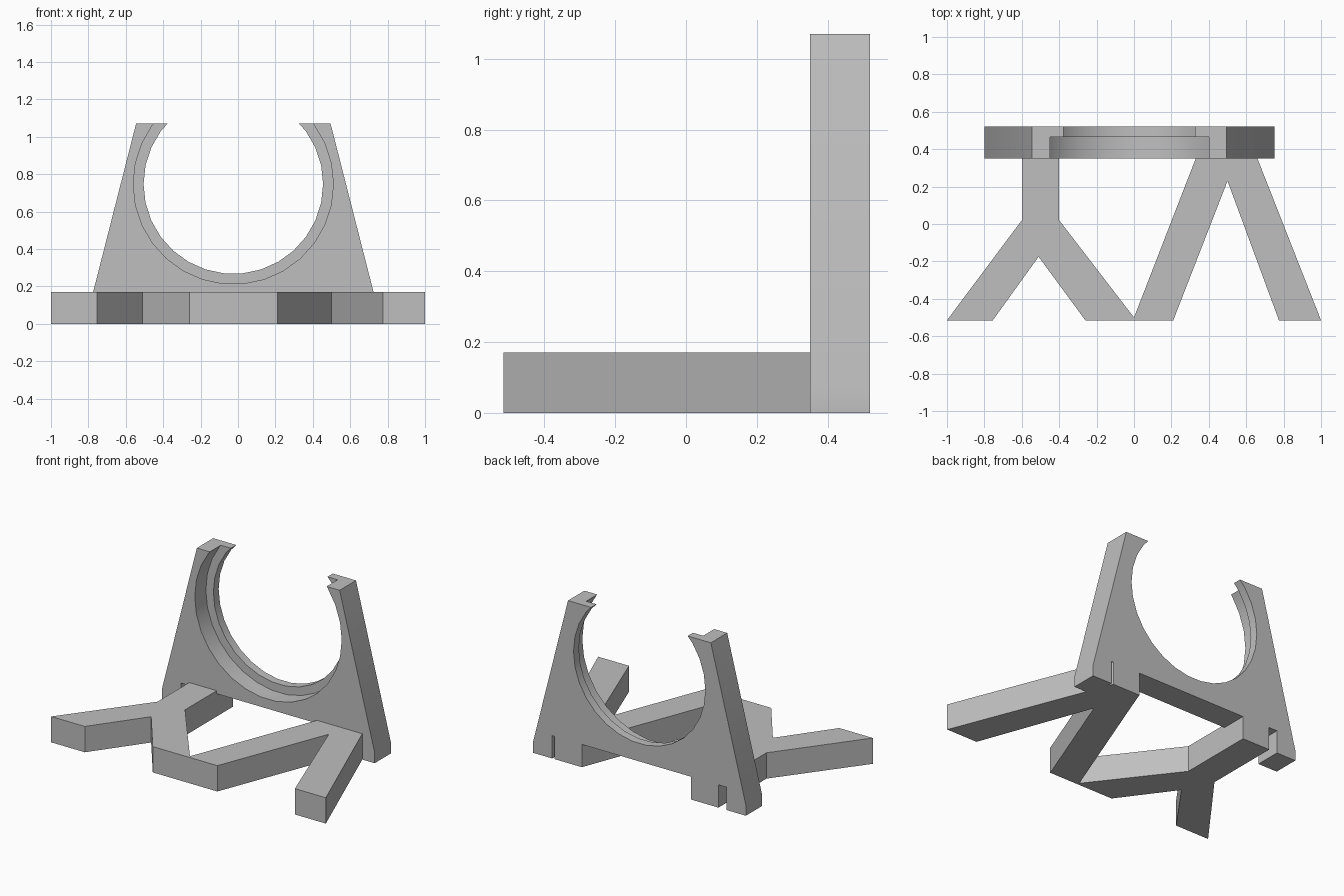
import bpy
import bmesh
import math
from mathutils import Vector

cube = bpy.data.objects.get("Cube")
if cube:
    bpy.data.objects.remove(cube, do_unlink=True)

# Single flat grey
GREY = (0.52, 0.52, 0.52, 1.0)
grey = bpy.data.materials.new("plain grey")
grey.use_nodes = True
grey.diffuse_color = GREY
grey.node_tree.nodes["Principled BSDF"].inputs["Base Color"].default_value = GREY


def extrude_profile(name, points, offset):
    """Close a planar loop of 3D points and extrude it by offset."""
    bm = bmesh.new()
    face = bm.faces.new([bm.verts.new(p) for p in points])
    result = bmesh.ops.extrude_face_region(bm, geom=[face], use_keep_orig=True)
    moved = [g for g in result["geom"] if isinstance(g, bmesh.types.BMVert)]
    bmesh.ops.translate(bm, verts=moved, vec=Vector(offset))
    bmesh.ops.recalc_face_normals(bm, faces=bm.faces)
    mesh = bpy.data.meshes.new(name)
    bm.to_mesh(mesh)
    bm.free()
    mesh.materials.append(grey)
    obj = bpy.data.objects.new(name, mesh)
    bpy.context.collection.objects.link(obj)
    return obj


def make_active(obj):
    bpy.ops.object.select_all(action="DESELECT")
    obj.select_set(True)
    bpy.context.view_layer.objects.active = obj


FRONT, STEP, BACK = 0.35, 0.465, 0.52
CENTRE_X, CENTRE_Z = -0.025, 0.747

# Upright plate: tapered sides, open recess underneath for the legs
outline = [
    (-0.80, 0), (-0.66, 0), (-0.66, 0.15), (0.61, 0.15), (0.61, 0), (0.75, 0),
    (0.75, 0.07), (0.495, 1.07), (-0.545, 1.07), (-0.80, 0.07),
]
plate = extrude_profile("upright_plate", [(x, FRONT, z) for x, z in outline],
                        (0, BACK - FRONT, 0))


# Stepped round opening, wider at the front
def bore(name, radius, y0, y1, sides=30):
    ring = [2 * math.pi * i / sides for i in range(sides)]
    cutter = extrude_profile(
        name,
        [(CENTRE_X + radius * math.cos(a), y0, CENTRE_Z + radius * math.sin(a)) for a in ring],
        (0, y1 - y0, 0))
    cutter.hide_render = True
    mod = plate.modifiers.new(name, "BOOLEAN")
    mod.operation = "DIFFERENCE"
    mod.solver = "EXACT"
    mod.object = cutter
    make_active(plate)
    bpy.ops.object.modifier_apply(modifier=mod.name)
    bpy.data.objects.remove(cutter, do_unlink=True)


bore("through_bore", 0.48, FRONT - 0.1, BACK + 0.1)
bore("front_bore", 0.535, FRONT - 0.1, STEP)

make_active(plate)
bpy.ops.object.shade_smooth_by_angle(angle=math.radians(30))

# Base legs: forked foot on one side joined to a splayed foot on the other
TOE = -0.515
legs_outline = [
    (-0.60, BACK), (-0.60, 0.02), (-1.0, TOE), (-0.755, TOE), (-0.51, -0.175),
    (-0.26, TOE), (0.21, TOE), (0.50, 0.23), (0.775, TOE), (1.0, TOE),
    (0.66, FRONT), (0.595, BACK), (0.395, BACK), (0.33, FRONT), (0, -0.50),
    (-0.40, 0.02), (-0.40, BACK),
]
extrude_profile("base_legs", [(x, y, 0) for x, y in legs_outline], (0, 0, 0.17))
